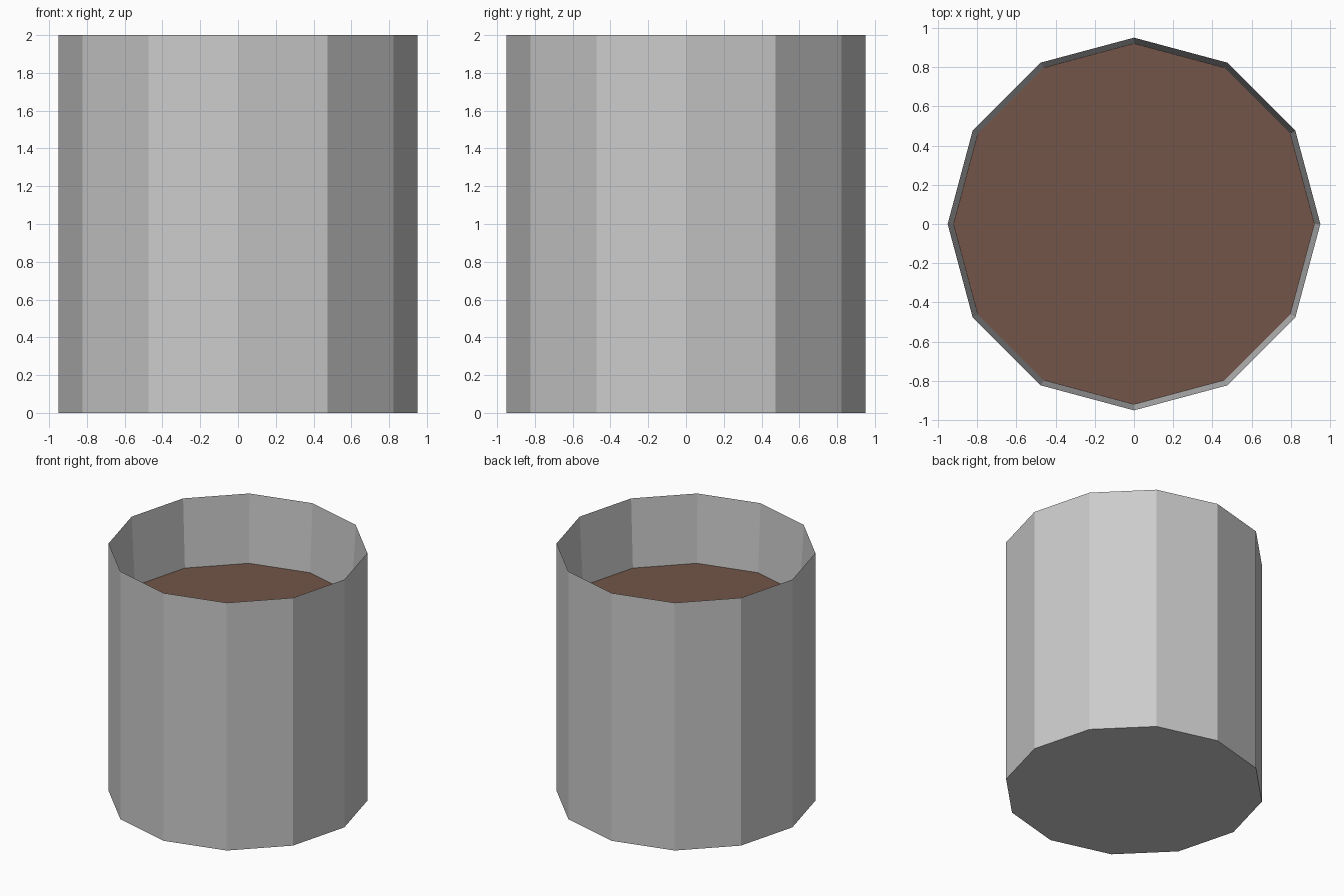
import bpy, bmesh, math

if "Cube" in bpy.data.objects:
    bpy.data.objects.remove(bpy.data.objects["Cube"])

SIDES = 12


def lathe(name, profile, cap_start=False, cap_end=False):
    """Sweep (radius, z) points into a faceted round shell."""
    bm = bmesh.new()
    rings = []
    for r, z in profile:
        rings.append([bm.verts.new((r * math.cos(2 * math.pi * i / SIDES),
                                    r * math.sin(2 * math.pi * i / SIDES), z))
                      for i in range(SIDES)])
    for a, b in zip(rings, rings[1:]):
        for i in range(SIDES):
            j = (i + 1) % SIDES
            bm.faces.new((a[i], a[j], b[j], b[i]))
    if cap_start:
        bm.faces.new(rings[0][::-1])
    if cap_end:
        bm.faces.new(rings[-1])
    mesh = bpy.data.meshes.new(name)
    bm.to_mesh(mesh)
    bm.free()
    obj = bpy.data.objects.new(name, mesh)
    bpy.context.collection.objects.link(obj)
    return obj


# Pot: straight outer wall, knife-edge rim, inner wall tapering down to a floor
lathe("pot", [(0.95, 0), (0.95, 2), (0.92, 1.45), (0.845, 0.08)],
      cap_start=True, cap_end=True)

# Fill: flat brown surface inside the pot
fill = lathe("fill_surface", [(0.92, 1.45)], cap_end=True)
brown = bpy.data.materials.new("brown")
brown.diffuse_color = (0.17, 0.09, 0.065, 1)
brown.use_nodes = True
brown.node_tree.nodes["Principled BSDF"].inputs["Base Color"].default_value = brown.diffuse_color
fill.data.materials.append(brown)
